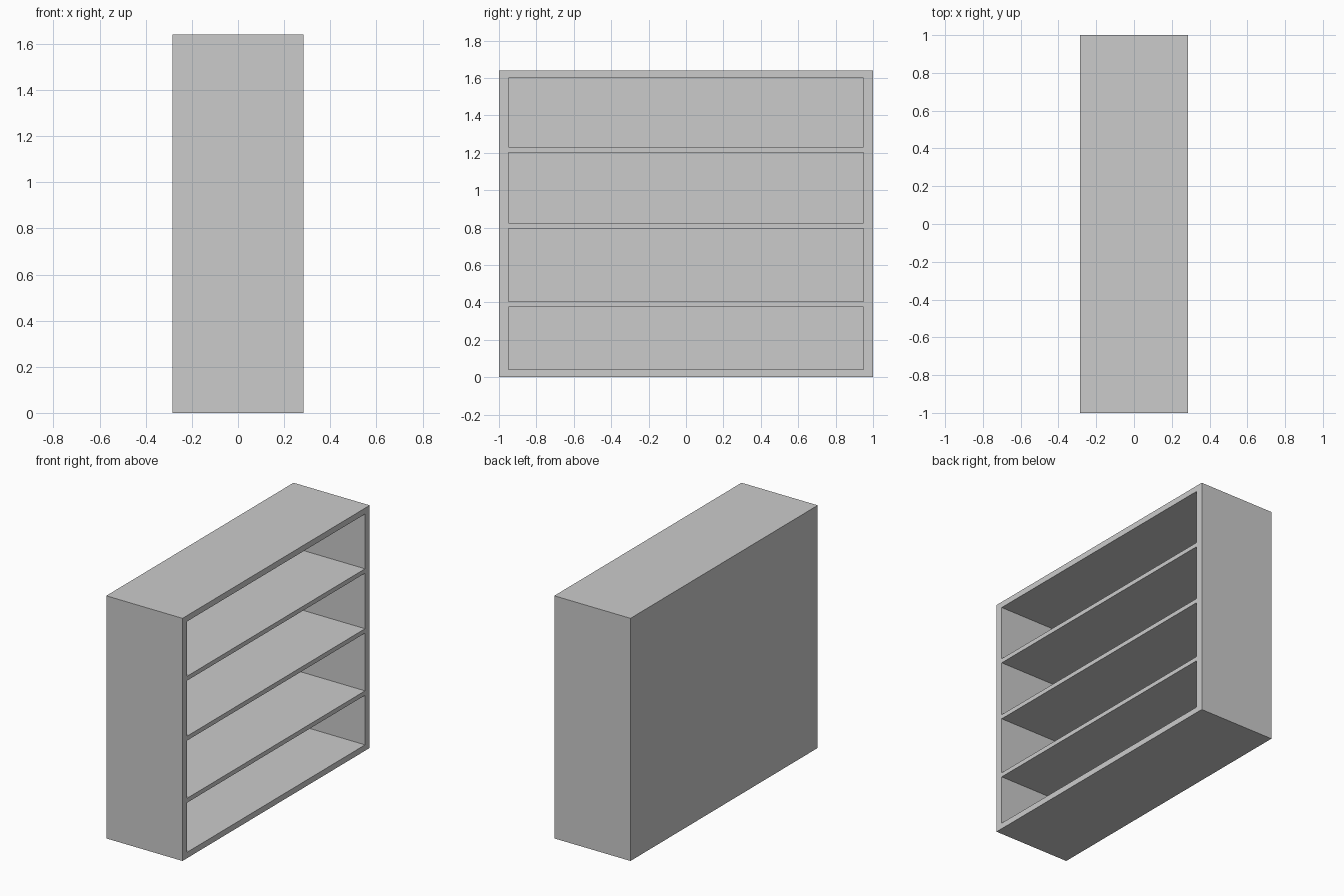
import bpy

if "Cube" in bpy.data.objects:
    bpy.data.objects.remove(bpy.data.objects["Cube"])

HALF_X, HALF_Y, HEIGHT = 0.285, 1.0, 1.64
SIDE, BACK = 0.05, 0.03


def box(name, x, y, z):
    """Box from (min, max) ranges on each axis."""
    bpy.ops.mesh.primitive_cube_add(size=1)
    ob = bpy.context.object
    ob.name = name
    for v in ob.data.vertices:
        for i, (lo, hi) in enumerate((x, y, z)):
            v.co[i] = lo if v.co[i] < 0 else hi
    return ob


# Bookcase body: the open side faces +x
body = box("bookcase_body", (-HALF_X, HALF_X), (-HALF_Y, HALF_Y), (0, HEIGHT))

# Four shelf compartments, cut from the open side and stopping at the back panel
compartments = [(0.04, 0.375), (0.405, 0.795), (0.825, 1.20), (1.23, 1.60)]
for n, z in enumerate(compartments, 1):
    cutter = box(f"compartment_cutter_{n}", (-HALF_X + BACK, HALF_X + 0.1),
                 (-HALF_Y + SIDE, HALF_Y - SIDE), z)
    cutter.hide_render = True
    mod = body.modifiers.new(f"compartment_{n}", 'BOOLEAN')
    mod.operation = 'DIFFERENCE'
    mod.solver = 'EXACT'
    mod.object = cutter
    bpy.context.view_layer.objects.active = body
    bpy.ops.object.modifier_apply(modifier=mod.name)
    bpy.data.objects.remove(cutter)
